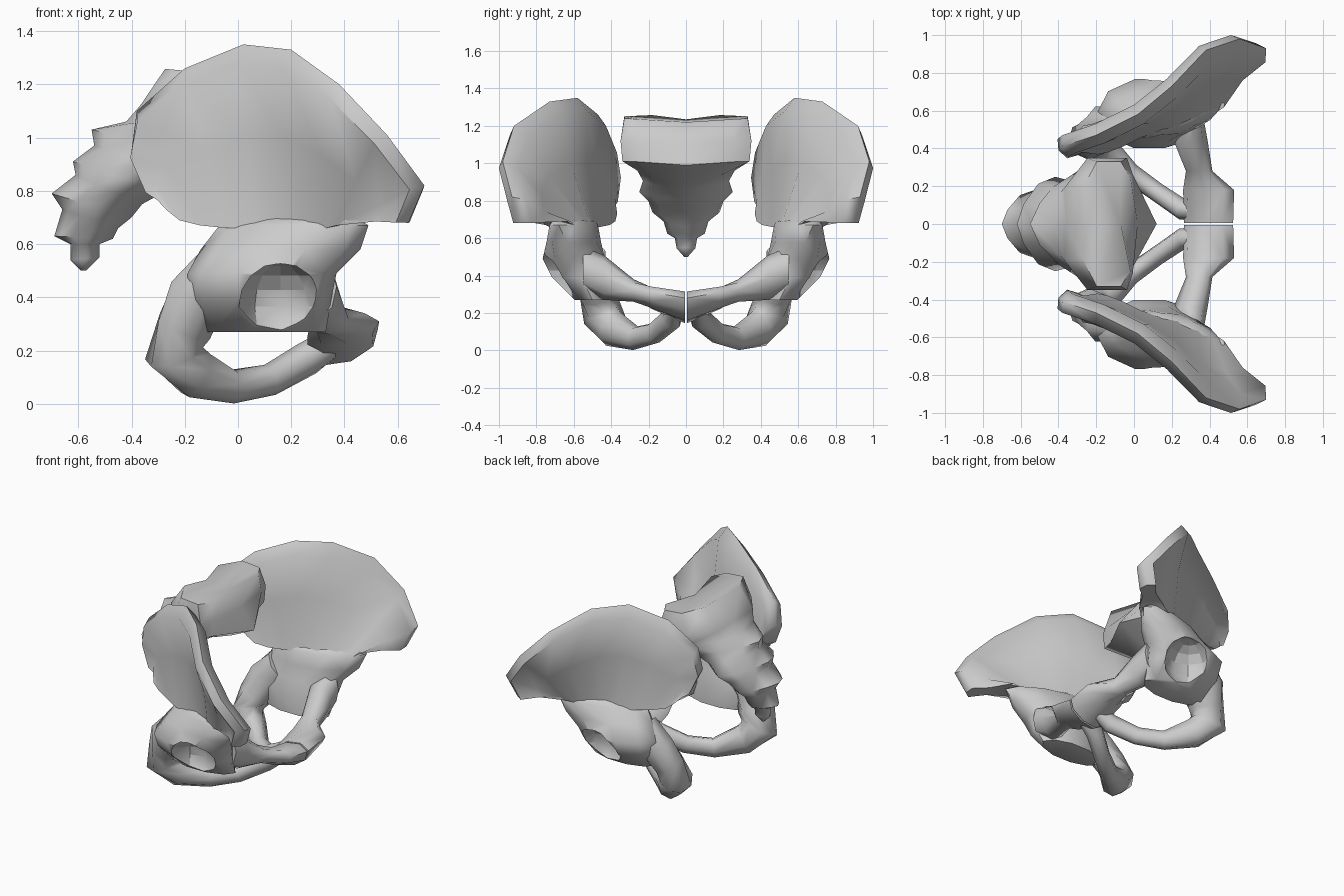
import bpy, bmesh, math
from mathutils import Vector as V

if "Cube" in bpy.data.objects:
    bpy.data.objects.remove(bpy.data.objects["Cube"])


def loft(name, rings, mirror=True, angle=60):
    """Skin a list of equal-length closed rings and cap both ends."""
    bm = bmesh.new()
    rows = [[bm.verts.new(p) for p in r] for r in rings]
    n = len(rows[0])
    for a, b in zip(rows, rows[1:]):
        for i in range(n):
            j = (i + 1) % n
            bm.faces.new((a[i], a[j], b[j], b[i]))
    bm.faces.new(rows[0][::-1])
    bm.faces.new(rows[-1])
    bmesh.ops.recalc_face_normals(bm, faces=bm.faces)
    me = bpy.data.meshes.new(name)
    bm.to_mesh(me)
    bm.free()
    ob = bpy.data.objects.new(name, me)
    bpy.context.collection.objects.link(ob)
    if mirror:
        add_mirror(ob)
    smooth(ob, angle)
    return ob


def add_mirror(ob):
    m = ob.modifiers.new("Mirror", 'MIRROR')
    m.use_axis = (False, True, False)
    m.use_mirror_merge = False


def smooth(ob, angle):
    bpy.ops.object.select_all(action='DESELECT')
    ob.select_set(True)
    bpy.context.view_layer.objects.active = ob
    bpy.ops.object.shade_smooth_by_angle(angle=math.radians(angle))


def ellipse(c, u, v, n=8):
    c, u, v = V(c), V(u), V(v)
    return [c + u * math.cos(k * math.tau / n) + v * math.sin(k * math.tau / n) for k in range(n)]


# Iliac wing: fan of sections running from crest to base
wing = [((-.33, .41, .80), (-.23, .44, .73)), ((-.40, .39, .95), (-.18, .45, .69)),
        ((-.38, .41, 1.10), (-.10, .48, .67)), ((-.20, .47, 1.26), (0, .53, .66)),
        ((.02, .58, 1.35), (.10, .56, .66)), ((.20, .73, 1.33), (.20, .58, .66)),
        ((.38, .92, 1.20), (.30, .62, .66)), ((.56, .98, 1.01), (.37, .65, .66)),
        ((.70, .93, .82), (.41, .67, .67)), ((.64, .89, .68), (.44, .69, .69))]
out = V((-.45, .89, 0))
rings = []
for crest, base in wing:
    a, b = V(crest), V(base)
    side = [(.10, .06), (.5, .05), (1, .09)]
    outer = [a.lerp(b, t) + out * h for t, h in side]
    inner = [a.lerp(b, t) - out * h * .9 for t, h in side]
    rings.append([a] + outer + inner[::-1])
loft("iliac_wing", rings)

# Hip body, with the socket carved out of it
body = loft("hip_body", [
    ellipse((.20, .60, .71), (.23, .09, 0), (-.02, .05, 0), 10),
    ellipse((.21, .60, .67), (.28, .08, 0), (-.02, .11, 0), 10),
    ellipse((.16, .60, .58), (.30, .04, 0), (0, .14, 0), 10),
    ellipse((.09, .60, .49), (.28, 0, 0), (0, .175, 0), 10),
    ellipse((.08, .56, .39), (.27, 0, 0), (0, .165, 0), 10),
    ellipse((.10, .50, .27), (.23, 0, 0), (0, .10, 0), 10)], mirror=False)
bpy.ops.mesh.primitive_uv_sphere_add(segments=10, ring_count=8, radius=.165, location=(.16, .74, .365))
cutter = bpy.context.object
cutter.hide_render = True
cut = body.modifiers.new("Socket", 'BOOLEAN')
cut.operation = 'DIFFERENCE'
cut.object = cutter
carved = bpy.data.meshes.new_from_object(body.evaluated_get(bpy.context.evaluated_depsgraph_get()))
body.modifiers.clear()
body.data = carved
bpy.data.objects.remove(cutter)
add_mirror(body)
smooth(body, 60)

# Ischium: from the body round the seat bone and along the lower ramus
path = [(-.04, .53, .51, .12), (-.15, .52, .40, .125), (-.20, .47, .29, .115), (-.24, .445, .19, .12),
        (-.16, .39, .115, .10), (-.02, .27, .065, .065), (.12, .17, .09, .06),
        (.26, .075, .17, .065), (.38, .06, .25, .05)]
rings = []
for i, p in enumerate(path):
    c = V(p[:3])
    t = (V(path[min(i + 1, len(path) - 1)][:3]) - V(path[max(i - 1, 0)][:3])).normalized()
    u = t.cross(V((.5, .8, .2))).normalized()
    rings.append(ellipse(c, u * p[3], t.cross(u) * p[3] * .85))
loft("ischium", rings)

# Pubis: upper ramus flaring into the flat front body
loft("pubis", [
    ellipse((.31, .55, .44), (.06, 0, 0), (0, 0, .11)),
    ellipse((.30, .44, .39), (.09, 0, 0), (0, 0, .12)),
    ellipse((.345, .28, .32), (.07, 0, 0), (0, 0, .06)),
    ellipse((.395, .18, .28), (.135, 0, .03), (-.02, 0, .055)),
    ellipse((.395, .006, .23), (.13, 0, .05), (-.03, 0, .07))])

# Sacrum and tailbone: back point, front point, half width per level
levels = [(-.24, 1.235, -.07, 1.22, .33), (-.36, 1.12, .02, 1.12, .35), (-.42, 1.06, .12, .99, .34),
          (-.55, 1.03, -.05, .91, .26), (-.54, .97, -.20, .86, .23), (-.62, .91, -.27, .80, .25),
          (-.61, .86, -.36, .75, .20), (-.70, .79, -.40, .70, .18), (-.66, .73, -.45, .66, .12),
          (-.69, .63, -.47, .62, .10), (-.63, .60, -.52, .60, .06), (-.63, .54, -.52, .55, .05),
          (-.59, .50, -.57, .50, .01)]
# The broad top block has its own section shapes, with two side lobes
profiles = {0: [(-.2, .55), (.25, 1), (1.0, 1), (1.3, .75)],
            1: [(-.02, .55), (.3, 1), (.85, 1), (.93, .75)],
            2: [(.06, .5), (.35, .95), (.70, 1), (.74, .75)]}
rings = []
for i, (xb, zb, xf, zf, w) in enumerate(levels):
    b, f = V((xb, 0, zb)), V((xf, 0, zf))
    prof = profiles.get(i, [(.10, .42), (.32, .85), (.58, 1), (.78, .72)])
    right = [b.lerp(f, t) + V((0, w * s, .02 * (i == 0))) for t, s in prof]
    left = [V((p.x, -p.y, p.z)) for p in right]
    rings.append([b] + right + [f] + left[::-1])
loft("sacrum", rings, mirror=False)
